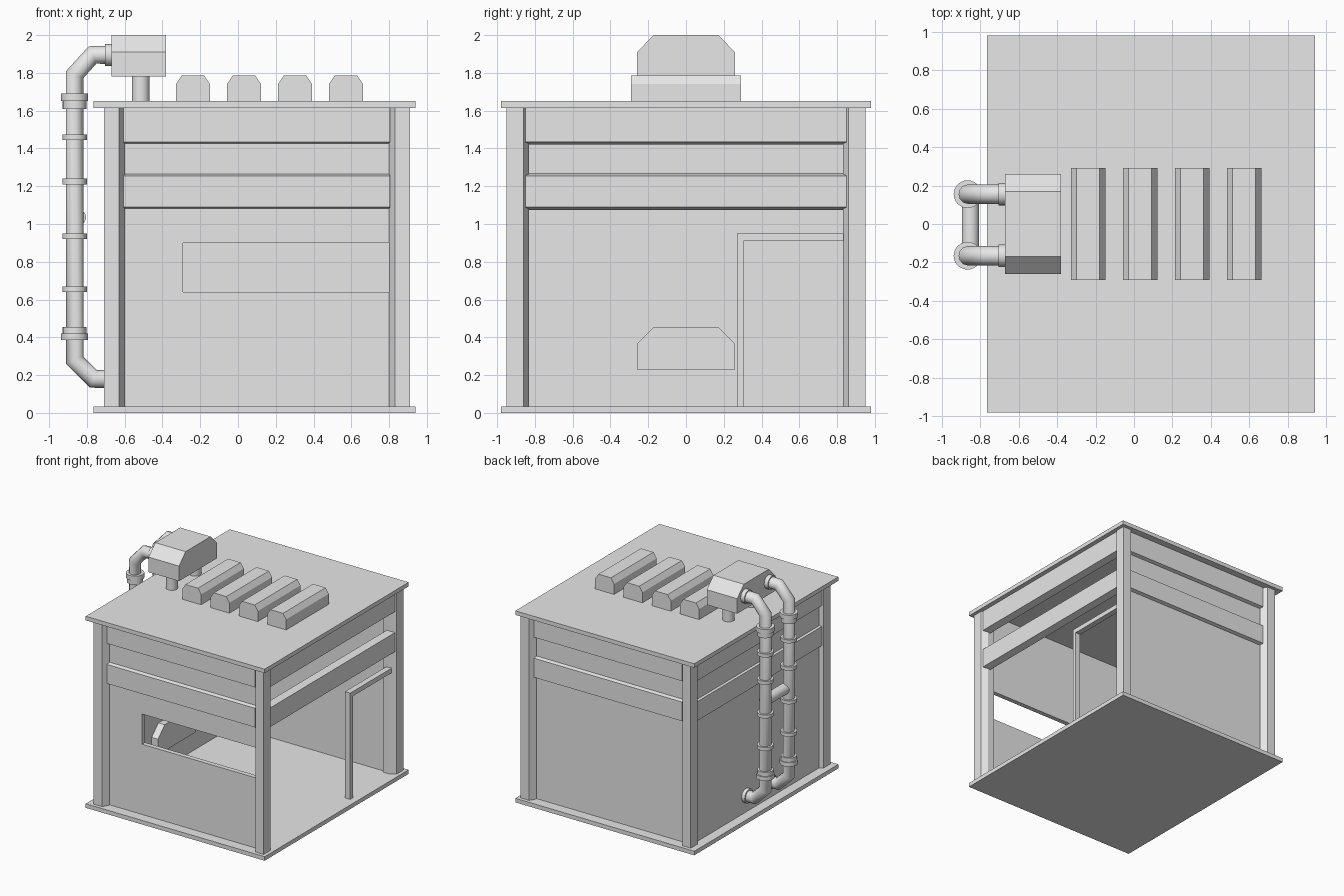
import bpy
import bmesh
from math import radians
from mathutils import Matrix, Vector

if "Cube" in bpy.data.objects:
    bpy.data.objects.remove(bpy.data.objects["Cube"], do_unlink=True)

GREY = (0.8, 0.8, 0.8, 1.0)
grey = bpy.data.materials.new("plain grey")
grey.use_nodes = True
grey.diffuse_color = GREY
grey.node_tree.nodes["Principled BSDF"].inputs["Base Color"].default_value = GREY

CX = 0.1  # middle of the building in x


def add_object(name, data):
    data.materials.append(grey)
    obj = bpy.data.objects.new(name, data)
    bpy.context.collection.objects.link(obj)
    return obj


def prism(name, profile, axis, start, end):
    """Extrude a closed 2D profile along an axis: (y, z), (x, z) or (x, y)."""
    def place(a, b, t):
        return {"x": (t, a, b), "y": (a, t, b), "z": (a, b, t)}[axis]
    bm = bmesh.new()
    face = bm.faces.new([bm.verts.new(place(a, b, start)) for a, b in profile])
    extruded = bmesh.ops.extrude_face_region(bm, geom=[face])["geom"]
    move = Vector(place(0, 0, end - start))
    bmesh.ops.translate(bm, vec=move, verts=[v for v in extruded if isinstance(v, bmesh.types.BMVert)])
    bmesh.ops.recalc_face_normals(bm, faces=bm.faces)
    mesh = bpy.data.meshes.new(name)
    bm.to_mesh(mesh)
    bm.free()
    return add_object(name, mesh)


def box(name, x, y, z):
    return prism(name, [(x[0], y[0]), (x[1], y[0]), (x[1], y[1]), (x[0], y[1])], "z", *z)


def cylinder(name, start, end, radius):
    start, end = Vector(start), Vector(end)
    axis = end - start
    turn = axis.to_track_quat("Z", "Y").to_matrix().to_4x4()
    bm = bmesh.new()
    bmesh.ops.create_cone(bm, cap_ends=True, segments=24, radius1=radius, radius2=radius,
                          depth=axis.length, matrix=Matrix.Translation((start + end) / 2) @ turn)
    mesh = bpy.data.meshes.new(name)
    bm.to_mesh(mesh)
    bm.free()
    obj = add_object(name, mesh)
    bpy.ops.object.select_all(action="DESELECT")
    obj.select_set(True)
    bpy.context.view_layer.objects.active = obj
    bpy.ops.object.shade_smooth_by_angle(angle=radians(35))
    return obj


def pipe(name, points, radius):
    curve = bpy.data.curves.new(name, "CURVE")
    curve.dimensions = "3D"
    curve.bevel_depth = radius
    curve.bevel_resolution = 4
    curve.use_fill_caps = True
    spline = curve.splines.new("POLY")
    spline.points.add(len(points) - 1)
    for point, co in zip(spline.points, points):
        point.co = (*co, 1)
    return add_object(name, curve)


def chamfered(half, low, high, cut, drop):
    """House-shaped profile with both top corners cut off."""
    return [(-half, low), (half, low), (half, high - drop), (half - cut, high),
            (cut - half, high), (-half, high - drop)]


# Floor and roof slabs
box("floor_slab", (-0.765, 0.94), (-0.98, 0.98), (0, 0.035))
box("roof_slab", (-0.765, 0.94), (-0.98, 0.98), (1.615, 1.65))

# Corner posts with bevelled inner edges
post = [(0.81, 0.95), (0.73, 0.95), (0.7, 0.9), (0.7, 0.83), (0.76, 0.83), (0.81, 0.86)]
for sx, side in ((-1, "right"), (1, "left")):
    for sy, end in ((-1, "front"), (1, "back")):
        prism(f"{end}_{side}_post", [(CX + sx * x, sy * y) for x, y in post], "z", 0.035, 1.615)

# Walls, the front one leaving a serving window beside the post
FRONT = (-0.89, -0.85)
box("front_wall_lower", (-0.62, 0.82), FRONT, (0.035, 0.64))
box("front_wall_side", (-0.62, -0.29), FRONT, (0.64, 0.9))
box("front_wall_upper", (-0.62, 0.82), FRONT, (0.9, 1.615))
box("back_wall", (-0.62, 0.82), (0.85, 0.89), (0.035, 1.615))
box("right_wall", (-0.68, -0.64), (-0.86, 0.86), (0.035, 1.615))

# Horizontal bands round all four sides
for low, high, label in ((1.09, 1.255, "lower"), (1.435, 1.615, "upper")):
    lip = 0.015
    for sy, side in ((-1, "front"), (1, "back")):
        profile = [(sy * 0.87, low - lip), (sy * 0.92, low), (sy * 0.92, high), (sy * 0.87, high + lip)]
        if label == "upper":
            profile[3] = (sy * 0.87, high)
        prism(f"{side}_{label}_band", profile, "x", -0.605, 0.805)
    for sx, side in ((-1, "right"), (1, "left")):
        inner, outer = CX + sx * 0.74, CX + sx * 0.8
        profile = [(inner, low - lip), (outer, low), (outer, high), (inner, high + lip)]
        if label == "upper":
            profile[3] = (inner, high)
        prism(f"{side}_{label}_band", profile, "y", -0.85, 0.85)

# Door frame on the open side
box("door_post", (0.83, 0.88), (0.27, 0.305), (0.035, 0.95))
box("door_header", (0.83, 0.88), (0.305, 0.835), (0.91, 0.95))

# Roof vents
for i in range(4):
    middle = -0.238 + i * 0.27
    profile = [(middle + x, z) for x, z in chamfered(0.09, 1.65, 1.785, 0.03, 0.045)]
    prism(f"roof_vent_{i + 1}", profile, "y", -0.29, 0.29)

# Extractor housing on the roof and its matching inlet indoors
prism("extractor_housing", chamfered(0.26, 1.78, 2.0, 0.09, 0.09), "x", -0.67, -0.38)
prism("indoor_inlet", chamfered(0.26, 0.23, 0.455, 0.09, 0.09), "x", -0.66, -0.58)

# Twin pipes with collars
PX = -0.865
for y, side in ((-0.165, "front"), (0.155, "back")):
    pipe(f"{side}_pipe", [(-0.66, y, 0.18), (-0.765, y, 0.18), (PX, y, 0.28), (PX, y, 1.79),
                          (PX + 0.095, y, 1.895), (-0.66, y, 1.895)], 0.05)
    for z in (0.655, 0.935, 1.225, 1.46):
        cylinder(f"{side}_pipe_ring", (PX, y, z - 0.015), (PX, y, z + 0.015), 0.065)
    for low, high in ((0.42, 0.385), (1.65, 1.69)):
        cylinder(f"{side}_pipe_collar", (PX, y, low), (PX, y, high), 0.072)
        cylinder(f"{side}_pipe_sleeve", (PX, y, low + (low - high)), (PX, y, low), 0.063)
    cylinder(f"{side}_housing_flange", (-0.705, y, 1.895), (-0.665, y, 1.895), 0.058)
    cylinder(f"{side}_wall_flange", (-0.71, y, 0.18), (-0.675, y, 0.18), 0.06)
    cylinder(f"{side}_housing_leg", (-0.515, y, 1.645), (-0.515, y, 1.79), 0.047)
cylinder("cross_pipe", (-0.85, -0.165, 1.035), (-0.85, 0.155, 1.035), 0.045)
